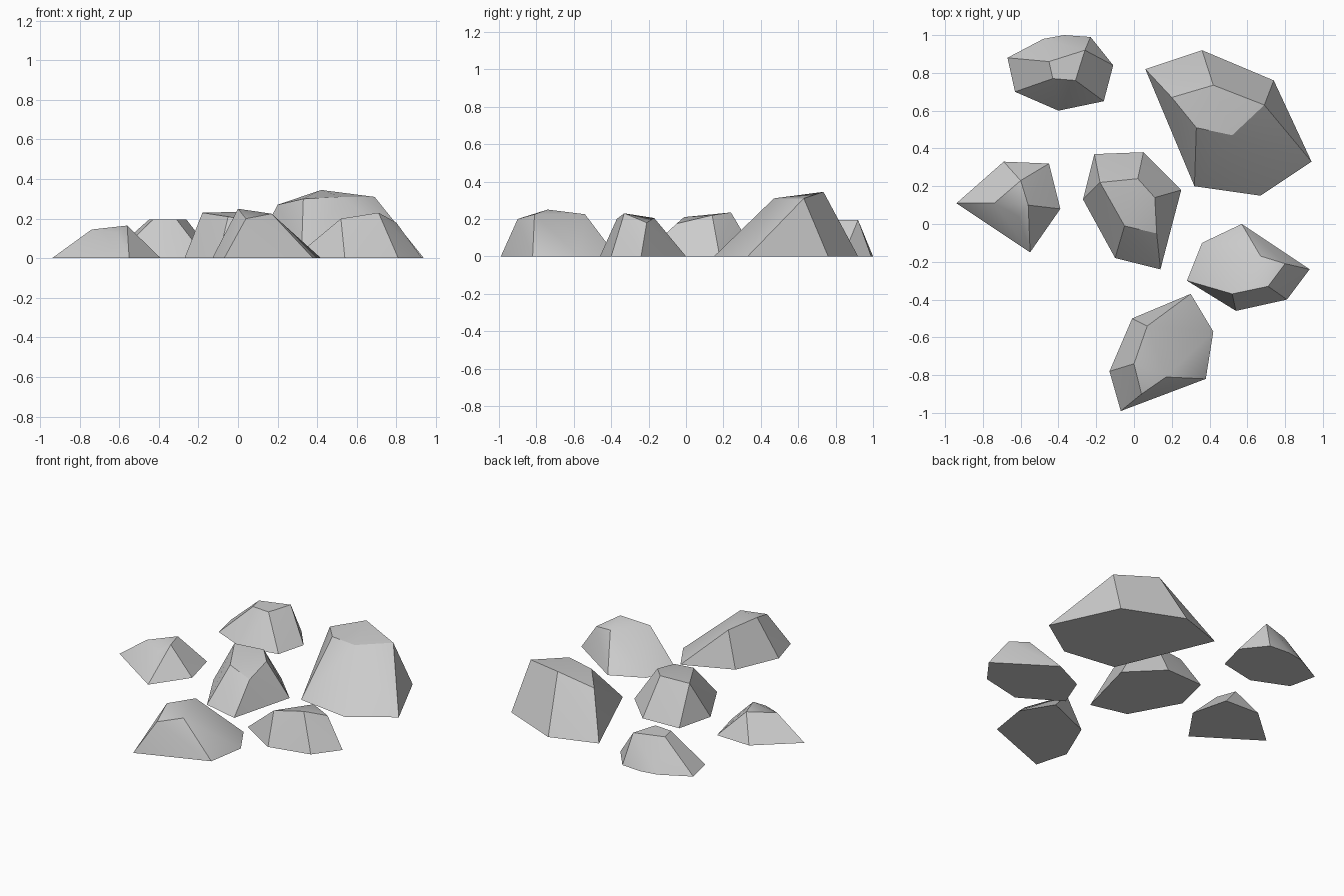
import bpy
import bmesh
import math

if "Cube" in bpy.data.objects:
    bpy.data.objects.remove(bpy.data.objects["Cube"])


def rock(name, base, crown):
    """Faceted boulder: flat ground outline wrapped to a raised crown."""
    bm = bmesh.new()
    for x, y in base:
        bm.verts.new((x, y, 0))
    for p in crown:
        bm.verts.new(p)
    res = bmesh.ops.convex_hull(bm, input=bm.verts[:])
    loose = [v for v in bm.verts if not v.link_faces]
    bmesh.ops.delete(bm, geom=loose, context='VERTS')
    bmesh.ops.dissolve_limit(bm, angle_limit=math.radians(2),
                             verts=bm.verts[:], edges=bm.edges[:])
    bmesh.ops.recalc_face_normals(bm, faces=bm.faces[:])
    mesh = bpy.data.meshes.new(name)
    bm.to_mesh(mesh)
    bm.free()
    # soft shading across shallow creases, hard edges elsewhere
    mesh.shade_smooth()
    mesh.set_sharp_from_angle(angle=math.radians(30))
    obj = bpy.data.objects.new(name, mesh)
    bpy.context.collection.objects.link(obj)


# largest boulder, back right
rock("large_rock",
     [(.06, .82), (.36, .92), (.74, .76), (.94, .33), (.67, .15), (.32, .20)],
     [(.20, .67, .27), (.42, .735, .345), (.69, .63, .31),
      (.52, .47, .31), (.33, .51, .30)])

# back left
rock("back_rock",
     [(-.67, .88), (-.48, .98), (-.37, 1.0), (-.23, .99),
      (-.11, .84), (-.16, .65), (-.40, .60), (-.63, .70)],
     [(-.45, .86, .195), (-.26, .92, .195), (-.31, .76, .195), (-.43, .77, .195)])

# left
rock("left_rock",
     [(-.94, .11), (-.69, .33), (-.45, .32), (-.39, .08), (-.55, -.15)],
     [(-.74, .11, .145), (-.61, .04, .13), (-.56, .10, .165), (-.60, .23, .16)])

# middle
rock("centre_rock",
     [(-.21, .37), (.05, .38), (.25, .18), (.14, -.24), (-.10, -.18), (-.27, .13)],
     [(-.18, .22, .23), (.02, .24, .235), (.11, .14, .22),
      (.12, -.05, .175), (-.05, -.01, .21)])

# right
rock("right_rock",
     [(.57, 0), (.36, -.10), (.28, -.30), (.54, -.46), (.81, -.40), (.93, -.24)],
     [(.52, -.37, .20), (.71, -.33, .23), (.80, -.21, .18), (.67, -.17, .205)])

# front
rock("front_rock",
     [(.30, -.37), (-.01, -.50), (-.13, -.78), (-.07, -.99), (.38, -.82), (.42, -.57)],
     [(.07, -.54, .225), (0, -.74, .25), (.04, -.90, .20), (.17, -.81, .225)])
